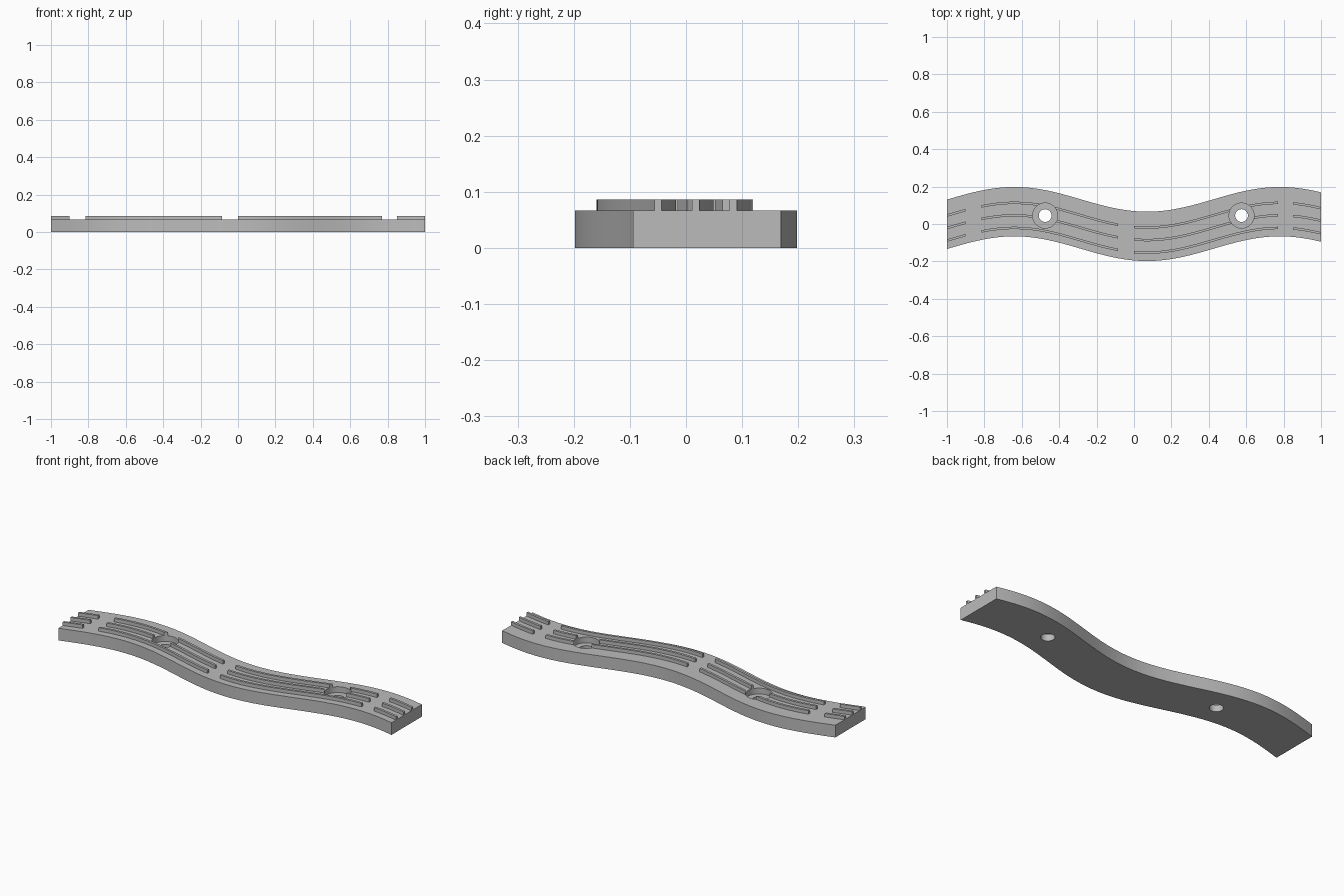
import bpy, bmesh, math

if "Cube" in bpy.data.objects:
    bpy.data.objects.remove(bpy.data.objects["Cube"], do_unlink=True)

BASE_TOP, RIDGE_TOP = 0.067, 0.086
HOLES = [(-0.475, 0.045), (0.575, 0.045)]

grey = bpy.data.materials.new("plain grey")
grey.use_nodes = True
grey.diffuse_color = (0.5, 0.5, 0.5, 1)
grey.node_tree.nodes["Principled BSDF"].inputs["Base Color"].default_value = (0.5, 0.5, 0.5, 1)


def wave(x):
    """Centre line of the strip."""
    return -0.066 * math.cos(2 * math.pi * (x - 0.07) / 1.42)


def wavy_bar(name, x0, x1, offset, half, z0, z1):
    """Closed bar that follows the wave between two x positions."""
    count = max(4, round((x1 - x0) * 48))
    xs = [x0 + (x1 - x0) * i / count for i in range(count + 1)]
    bm = bmesh.new()
    rings = []
    for x in xs:
        y = wave(x) + offset
        rings.append([bm.verts.new((x, y + s * half, z))
                      for s, z in ((-1, z0), (1, z0), (1, z1), (-1, z1))])
    for a, b in zip(rings, rings[1:]):
        for i in range(4):
            j = (i + 1) % 4
            bm.faces.new((a[i], a[j], b[j], b[i]))
    bm.faces.new(rings[0])
    bm.faces.new(rings[-1])
    bmesh.ops.recalc_face_normals(bm, faces=bm.faces)
    mesh = bpy.data.meshes.new(name)
    bm.to_mesh(mesh)
    bm.free()
    mesh.materials.append(grey)
    obj = bpy.data.objects.new(name, mesh)
    bpy.context.collection.objects.link(obj)
    return obj


def cylinder(name, x, y, radius, z0, z1):
    bpy.ops.mesh.primitive_cylinder_add(vertices=48, radius=radius, depth=z1 - z0,
                                        location=(x, y, (z0 + z1) / 2))
    obj = bpy.context.object
    obj.name = name
    obj.hide_render = True
    obj.data.materials.append(grey)
    return obj


def activate(obj):
    bpy.ops.object.select_all(action='DESELECT')
    obj.select_set(True)
    bpy.context.view_layer.objects.active = obj


# Wavy strip and its three rows of raised ridges, broken into four runs
parts = [wavy_bar("base_strip", -1, 1, 0, 0.132, 0, BASE_TOP)]
for run, (x0, x1) in enumerate([(-1, -0.9), (-0.815, -0.085), (0, 0.77), (0.85, 1)]):
    for row, offset in enumerate((-0.087, -0.02, 0.047)):
        parts.append(wavy_bar(f"ridge_run{run + 1}_row{row + 1}", x0, x1, offset,
                              0.0065, BASE_TOP - 0.002, RIDGE_TOP))

# Screw holes with a wider recess for the head
cutters = []
for x, y in HOLES:
    cutters.append(cylinder("head_recess_cutter", x, y, 0.067, 0.035, 0.2))
    cutters.append(cylinder("screw_hole_cutter", x, y, 0.034, -0.1, 0.15))

for part in parts:
    activate(part)
    if part.name == "base_strip" or "run2" in part.name or "run3" in part.name:
        for cutter in cutters:
            mod = part.modifiers.new("cut", 'BOOLEAN')
            mod.operation = 'DIFFERENCE'
            mod.solver = 'EXACT'
            mod.object = cutter
            bpy.ops.object.modifier_apply(modifier=mod.name)
    bpy.ops.object.shade_smooth_by_angle(angle=math.radians(30))

for cutter in cutters:
    bpy.data.objects.remove(cutter, do_unlink=True)
